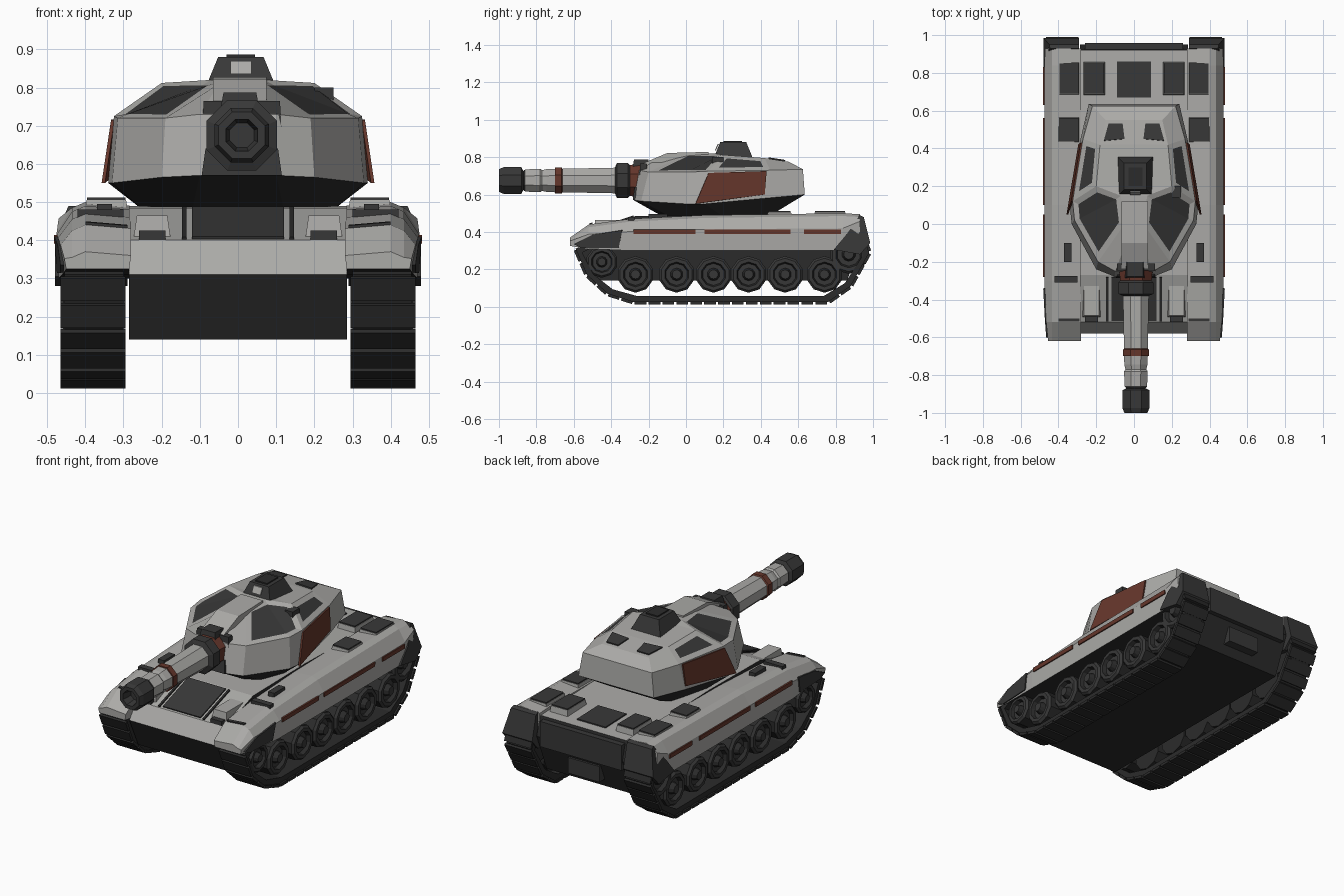
import bpy, bmesh, math
from mathutils import Vector
from mathutils.bvhtree import BVHTree

if "Cube" in bpy.data.objects:
    bpy.data.objects.remove(bpy.data.objects["Cube"])


def material(name, r, g, b):
    m = bpy.data.materials.new(name)
    m.use_nodes = True
    m.diffuse_color = (r, g, b, 1)
    m.node_tree.nodes["Principled BSDF"].inputs["Base Color"].default_value = (r, g, b, 1)
    return m


LIGHT, DARK, BLACK, RED = range(4)
MATS = [material("light_grey", .41, .405, .39), material("dark_grey", .039, .039, .039),
        material("near_black", .024, .024, .024), material("rust_red", .13, .037, .024)]


def make(name, verts, faces, rule, pair=False, edit=None):
    """Build a mesh, or a left and right pair, and return the first object.
    rule is a colour or a function of face centre and normal."""
    made = []
    for prefix, s in (("left_", 1), ("right_", -1)) if pair else (("", 1),):
        mesh = bpy.data.meshes.new(prefix + name)
        mesh.from_pydata([(v[0] * s, v[1], v[2]) for v in verts], [], faces)
        for m in MATS:
            mesh.materials.append(m)
        bm = bmesh.new()
        bm.from_mesh(mesh)
        bmesh.ops.recalc_face_normals(bm, faces=bm.faces)
        for f in bm.faces:
            f.material_index = rule(f.calc_center_median(), f.normal) if callable(rule) else rule
        if edit:
            edit(bm)
        bm.to_mesh(mesh)
        bm.free()
        made.append(bpy.data.objects.new(prefix + name, mesh))
        bpy.context.collection.objects.link(made[-1])
    return made[0]


def loft(name, rings, rule, pair=False, closed=False):
    n, k = len(rings[0]), len(rings)
    verts = [p for r in rings for p in r]
    faces = [(i * n + j, i * n + (j + 1) % n, (i + 1) % k * n + (j + 1) % n, (i + 1) % k * n + j)
             for i in range(k if closed else k - 1) for j in range(n)]
    if not closed:
        faces += [tuple(range(n)), tuple(range((k - 1) * n, k * n))]
    return make(name, verts, faces, rule, pair)


def prism(name, profile, x0, x1, rule, pair=False):
    return loft(name, [[(x, y, z) for y, z in profile] for x in (x0, x1)], rule, pair)


def box(name, x, y, z, rule, pair=False, taper=0):
    """Box from (min, max) spans, optionally narrowed at the top."""
    rings = [[(x[0] + t, y[0] + t, h), (x[1] - t, y[0] + t, h),
              (x[1] - t, y[1] - t, h), (x[0] + t, y[1] - t, h)] for h, t in ((z[0], 0), (z[1], taper))]
    return loft(name, rings, rule, pair)


def lathe(name, centre, profile, n, rule, along="x", pair=False):
    rings = []
    for pos, r in profile:
        ring = []
        for i in range(n):
            a = 2 * math.pi * (i + .5) / n
            u, v = centre[0] + r * math.cos(a), centre[1] + r * math.sin(a)
            ring.append((pos, u, v) if along == "x" else (u, pos, v))
        rings.append(ring)
    return loft(name, rings, rule, pair)


PLACE = {"top": lambda a, b, d: Vector((a, b, d)), "side": lambda a, b, d: Vector((d, a, b))}


def plate(name, target, pts, view, colour, pair=False):
    """Thin plate lying on the facet of target under the centre of pts."""
    tree = BVHTree.FromPolygons([v.co for v in target.data.vertices],
                                [p.vertices[:] for p in target.data.polygons])
    place = PLACE[view]
    ca, cb = (sum(p[i] for p in pts) / len(pts) for i in (0, 1))
    ray = place(0, 0, -1)
    hit, nor, _, _ = tree.ray_cast(place(ca, cb, 2), ray)
    if nor.dot(ray) > 0:
        nor = -nor
    base = []
    for a, b in pts:
        p = place(a, b, 2)
        base.append(p + ray * ((hit - p).dot(nor) / ray.dot(nor)))
    loft(name, [[p + nor * h for p in base] for h in (-.002, .007)], colour, pair)


def rect(a0, a1, b0, b1):
    return [(a0, b0), (a1, b0), (a1, b1), (a0, b1)]


# Hull with pale top and black sides, belly, nose and tail
hull = prism("hull", [(-.58, .31), (-.52, .40), (-.27, .485), (.2, .49), (.92, .47), (.95, .36),
                      (.86, .14), (-.5, .14)], -.285, .285,
             lambda c, n: LIGHT if c.z > .33 and n.y < .5 and abs(n.x) < .5 else BLACK)
plate("glacis_panel", hull, rect(-.12, .12, -.51, -.28), "top", DARK)
plate("glacis_seam", hull, rect(.135, .147, -.515, -.28), "top", BLACK, True)
plate("engine_hatch", hull, rect(-.09, .09, .67, .86), "top", DARK)
box("tail_plate", (-.26, .26), (.90, .957), (.31, .455), DARK)
box("tow_block", (-.1, .1), (.85, .93), (.19, .28), DARK)
box("nose_block", (.17, .28), (-.5, -.3), (.36, .465), LIGHT, True, .015)
box("headlight", (.19, .26), (-.52, -.46), (.38, .425), DARK, True)

# Fenders and side skirts
stations = [(-.62, .37, .325, .455), (-.52, .44, .31, .465), (-.3, .47, .30, .475), (.1, .49, .30, .475),
            (.84, .50, .30, .475), (.93, .495, .40, .47)]
fender = loft("fender", [[(.28, y, t - .01), (.40, y, t), (.435, y, t - .015), (o, y, t * .6 + b * .4),
                          (o - .005, y, b), (.285, y, b)] for y, t, b, o in stations],
              lambda c, n: BLACK if n.z < -.6 else LIGHT, True)
for i, (y0, y1) in enumerate(((-.28, .05), (.1, .56), (.63, .83))):
    plate(f"side_stripe_{i}", fender, rect(y0, y1, .39, .414), "side", RED, True)
plate("front_skirt_panel", fender, [(-.6, .335), (-.5, .385), (-.34, .41), (-.36, .315), (-.56, .315)],
      "side", DARK, True)
plate("fender_seam", fender, rect(.29, .40, -.515, -.50), "top", DARK, True)
guard = [(.79, .305), (.86, .39), (.91, .46), (.928, .49), (.95, .48), (.985, .34), (.93, .28)]
loft("rear_mudguard", [[(.29, y, z) for y, z in guard],
                       [(.48 - max(0, z - .41) * .45, y, z) for y, z in guard]], DARK, True)
for i, (x0, x1, y0, y1) in enumerate(((.15, .27, .68, .86), (.285, .405, .68, .86), (.285, .405, .43, .57))):
    deck = box(f"deck_box_{i}", (x0, x1), (y0, y1), (.45, .505), LIGHT, True, .008)
    plate(f"deck_grille_{i}", deck, rect(x0 + .01, x1 - .01, y0 + .01, y1 - .01), "top", DARK, True)
box("tool_clip", (.33, .37), (-.2, -.1), (.46, .495), DARK, True)
box("fender_step", (.30, .42), (-.31, -.275), (.44, .48), DARK, True)

# Tracks: a belt with pads along its outline
path = [(-.59, .31), (-.53, .17), (-.42, .07), (-.28, .025), (.76, .025), (.88, .11), (.98, .29),
        (.95, .37), (.86, .41), (-.5, .36)]
inner = [(.2 + (y - .2) * .955, .2 + (z - .2) * .82) for y, z in path]
loft("track_belt", [[(x, y, z) for y, z in ring] for x, ring in
                    ((.30, path), (.455, path), (.455, inner), (.30, inner))], BLACK, True, closed=True)
count = 0
for (y0, z0), (y1, z1) in zip(path[:7], path[1:8]):
    a, b = Vector((y0, z0)), Vector((y1, z1))
    steps = max(1, round((b - a).length / .075))
    d = (b - a) / steps
    out = Vector((d.y, -d.x)).normalized() * .013
    for i in range(steps):
        p, q = a + d * (i + .08), a + d * (i + .92)
        prism(f"track_pad_{count}", [p - out * .2, q - out * .2, q + out, p + out], .295, .465, BLACK, True)
        count += 1

# Front idler, rear sprocket and road wheels
wheels = [(-.45, .24, .085), (.87, .28, .105)] + [(y, .173, .098) for y in (-.27, -.05, .147, .335, .53, .74)]
for i, (y, z, r) in enumerate(wheels):
    lathe(f"wheel_{i}", (y, z), [(.32, r), (.44, r), (.452, r * .88), (.452, r * .68), (.43, r * .6),
                                 (.43, r * .35), (.458, r * .25)], 10,
          lambda c, n: DARK if c.x * n.x > .2 else BLACK, "x", True)

# Turret: stacked outlines, each half listed from nose to tail
levels = [
    [(.12, -.12, .48), (.2, -.08, .48), (.25, .05, .48), (.25, .2, .48), (.2, .42, .49), (.17, .47, .5)],
    [(.1, -.28, .57), (.2, -.24, .565), (.33, 0, .55), (.34, .1, .55), (.29, .42, .58), (.24, .635, .6)],
    [(.1, -.25, .73), (.19, -.2, .72), (.315, .02, .72), (.325, .12, .725), (.27, .45, .73), (.22, .625, .735)],
    [(.05, -.12, .81), (.05, 0, .815), (.07, .15, .82), (.2, .2, .812), (.18, .42, .795), (.15, .55, .775)],
]
half = len(levels[0])
n = half * 2
verts = [p for lv in levels for p in lv + [(-x, y, z) for x, y, z in reversed(lv)]]
faces = [(i * n + j, i * n + (j + 1) % n, (i + 1) * n + (j + 1) % n, (i + 1) * n + j)
         for i in range(len(levels) - 1) for j in range(n)]
faces += [(o + j, o + j + 1, o + n - 2 - j, o + n - 1 - j) for o in (0, 3 * n) for j in range(half - 1)]


def roof_patches(bm):
    """Inset dark panels in the sloping cheeks and roof flanks."""
    groups = {}
    for f in bm.faces:
        c = f.calc_center_median()
        if .72 < c.z < .80 and abs(c.x) > .12 and -.15 < c.y < .4:
            groups.setdefault((c.x > 0, c.y > .2), []).append(f)
    for (_, flank), group in groups.items():
        bmesh.ops.inset_region(bm, faces=group, thickness=.03, use_even_offset=True)
        for f in group:
            f.material_index = DARK


turret = make("turret", verts, faces, lambda c, n: BLACK if n.z < -.25 else LIGHT, edit=roof_patches)
plate("turret_side_panel", turret, [(.05, .55), (.12, .715), (.43, .725), (.42, .60)], "side", RED, True)
plate("rear_roof_vent", turret, [(.05, .45), (.16, .44), (.135, .53), (.06, .53)], "top", DARK, True)

# Commander's cupola
cupola = box("cupola", (-.085, .1), (.15, .355), (.80, .88), DARK, taper=.033)
plate("cupola_hatch", cupola, rect(-.03, .045, .2, .3), "top", BLACK)
prism("cupola_window", [(.153, .835), (.159, .835), (.176, .87), (.170, .87)], -.02, .035, LIGHT)
box("roof_sight", (.2, .25), (.14, .2), (.76, .80), DARK)


# Gun: collar, barrel and muzzle in one turned shape
def gun_colour(c, n):
    for limit, colour in ((-.865, DARK), (-.705, LIGHT), (-.66, RED), (-.375, LIGHT),
                          (-.305, DARK), (-.24, RED)):
        if c.y < limit:
            return colour
    return LIGHT


lathe("gun", (.01, .675), [(-.94, .035), (-1, .045), (-1, .066), (-.975, .077), (-.88, .077), (-.87, .055),
                           (-.86, .064), (-.78, .068), (-.77, .06), (-.745, .066), (-.7, .068), (-.7, .075),
                           (-.665, .075), (-.66, .068), (-.38, .074), (-.37, .1), (-.31, .1), (-.3, .09),
                           (-.25, .095), (-.23, .09), (-.05, .09)], 8, gun_colour, "y")
# Sloping spine above the gun and shield behind the collar
prism("mantlet_spine", [(-.24, .70), (-.235, .765), (-.1, .822), (.12, .828), (.12, .75)], -.065, .075, LIGHT)
box("mantlet_cap", (-.05, .06), (-.29, -.19), (.72, .787), DARK, taper=.012)
box("mantlet_shield", (-.095, .115), (-.285, -.2), (.57, .64), DARK, taper=.01)
box("mantlet_backing", (-.1, .12), (-.255, -.2), (.57, .765), DARK, taper=.01)
